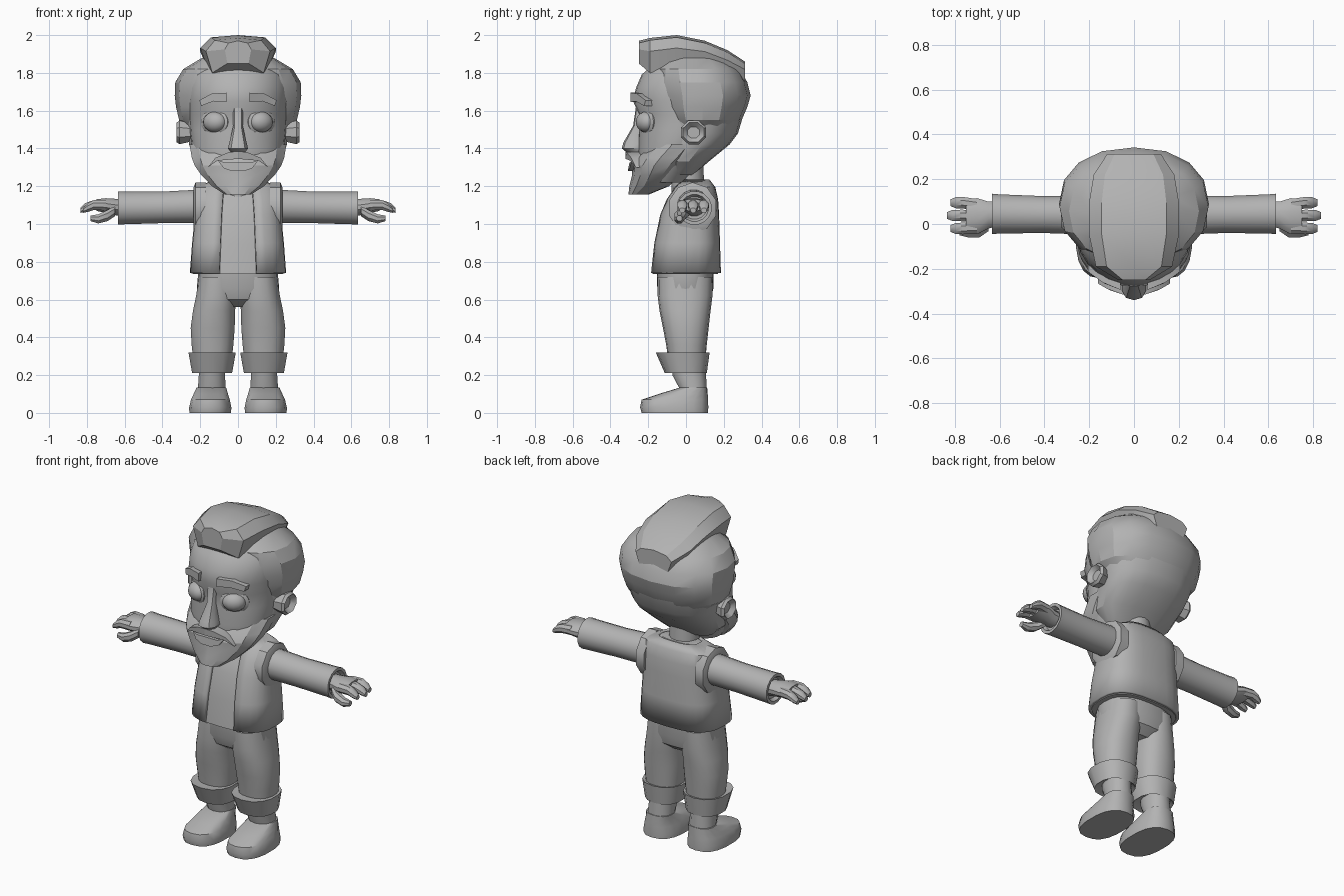
import bpy, bmesh, math

mat = bpy.data.materials.new("plain grey")
mat.diffuse_color = (0.45, 0.45, 0.45, 1)


def finish(name, bm, mirror=False, angle=35, thick=0):
    bmesh.ops.recalc_face_normals(bm, faces=bm.faces)
    me = bpy.data.meshes.new(name)
    bm.to_mesh(me)
    bm.free()
    me.materials.append(mat)
    ob = bpy.data.objects.new(name, me)
    bpy.context.collection.objects.link(ob)
    if thick:
        m = ob.modifiers.new("thickness", 'SOLIDIFY')
        m.thickness, m.offset = thick, -1
    if mirror:
        m = ob.modifiers.new("mirror", 'MIRROR')
        m.use_mirror_merge = False
    bpy.ops.object.select_all(action='DESELECT')
    ob.select_set(True)
    bpy.context.view_layer.objects.active = ob
    bpy.ops.object.shade_smooth_by_angle(angle=math.radians(angle))
    return ob


def skin(name, rings, closed=True, **kw):
    """Bridge a list of point rings; closed rings get end caps."""
    bm = bmesh.new()
    vs = [[bm.verts.new(p) for p in r] for r in rings]
    n = len(vs[0])
    for a, b in zip(vs, vs[1:]):
        for i in range(n if closed else n - 1):
            j = (i + 1) % n
            bm.faces.new((a[i], a[j], b[j], b[i]))
    if closed:
        bm.faces.new(vs[0])
        bm.faces.new(vs[-1])
    return finish(name, bm, **kw)


def power(v, e):
    return math.copysign(abs(v) ** e, v)


def section(z, cx, hw, yf, yb, n, p, start=0.0):
    """Horizontal superellipse, starting at the front."""
    cy, ry = (yf + yb) / 2, (yb - yf) / 2
    pts = []
    for i in range(n):
        t = start + (2 * math.pi - 2 * start) * (i / (n - 1) if start else i / n)
        pts.append((cx + hw * power(math.sin(t), 2 / p),
                    cy - ry * power(math.cos(t), 2 / p), z))
    return pts


def stack(name, rows, n=20, p=2.0, **kw):
    """Rows of z, centre x, half width, front y, back y."""
    return skin(name, [section(*r, n, p) for r in rows], **kw)


def limb(name, rows, n=12, **kw):
    """Rows of x, y, z, y radius, z radius; runs sideways and is mirrored."""
    rings = [[(x, y + ry * math.cos(2 * math.pi * (i + .5) / n),
               z + rz * math.sin(2 * math.pi * (i + .5) / n)) for i in range(n)]
             for x, y, z, ry, rz in rows]
    return skin(name, rings, mirror=True, **kw)


def plate(name, outline, front, depth, bend=2.1, **kw):
    """Outline in x, z bent around the face."""
    return skin(name, [[(x, front + bend * x * x + d, z) for x, z in outline]
                       for d in (0, depth)], **kw)


# Head and neck
stack("neck", [(1.14, 0, .09, -.075, .10), (1.34, 0, .085, -.08, .09)], 14)
stack("face", [(1.22, 0, .15, -.22, .0), (1.30, 0, .21, -.25, .06),
               (1.40, 0, .245, -.255, .16), (1.50, 0, .255, -.25, .22),
               (1.58, 0, .26, -.25, .25), (1.65, 0, .265, -.28, .26),
               (1.72, 0, .265, -.265, .26), (1.79, 0, .25, -.235, .25),
               (1.86, 0, .18, -.16, .18)], 28)

# Hair: lower back, stepped upper sides, swept top
stack("back_hair", [(1.26, 0, .16, -.12, .04), (1.33, 0, .235, -.15, .12),
                    (1.42, 0, .262, -.14, .23), (1.48, 0, .272, -.13, .275),
                    (1.58, 0, .295, -.14, .305), (1.67, 0, .31, -.15, .33),
                    (1.80, 0, .28, -.15, .285)], 18, 2.3, angle=28)
stack("upper_hair", [(1.51, 0, .27, -.11, .27), (1.55, 0, .312, -.12, .295),
                     (1.62, 0, .328, -.15, .325), (1.68, 0, .335, -.165, .342),
                     (1.75, 0, .332, -.175, .325), (1.82, 0, .29, -.17, .285),
                     (1.88, 0, .19, -.12, .22)], 16, 2.25, angle=25)
tuft = []
for y, w, zb, zt in ((-.25, .07, 1.85, 1.97), (-.19, .17, 1.80, 1.985), (-.05, .20, 1.82, 2.0),
                     (.10, .20, 1.82, 1.97), (.22, .18, 1.78, 1.92), (.312, .12, 1.75, 1.86)):
    zm = zb + .62 * (zt - zb)
    tuft.append([(-.8 * w, y, zb), (.8 * w, y, zb), (w, y, zm),
                 (.72 * w, y, zt - .012), (0, y, zt), (-.72 * w, y, zt - .012), (-w, y, zm)])
skin("swept_hair", tuft, angle=25)

# Beard with sideburns, moustache and mouth
stack("beard", [(1.155, 0, .07, -.305, -.20), (1.20, 0, .14, -.30, -.09),
                (1.26, 0, .20, -.285, -.03), (1.31, 0, .235, -.285, .03),
                (1.35, 0, .25, -.265, .08), (1.42, 0, .262, -.20, .14)], 14, 2.2, angle=25)
plate("moustache", [(0, 1.385), (.05, 1.38), (.12, 1.35), (.16, 1.30),
                    (.11, 1.335), (0, 1.345)], -.32, .08, mirror=True)
plate("lips", [(-.11, 1.34), (-.07, 1.325), (.07, 1.325), (.11, 1.34),
               (.075, 1.295), (.03, 1.28), (-.03, 1.28), (-.075, 1.295)], -.31, .06)

# Nose, brows, eyes
stack("nose", [(1.38, 0, .04, -.315, -.20), (1.40, 0, .055, -.34, -.20),
               (1.43, 0, .048, -.332, -.20), (1.52, 0, .026, -.28, -.20),
               (1.62, 0, .03, -.265, -.20)], 10, 2.6)
plate("eyebrow", [(.06, 1.645), (.06, 1.695), (.14, 1.69), (.205, 1.655),
                  (.195, 1.625), (.13, 1.65)], -.302, .06, mirror=True)
for name, rx, ry, dy in (("eyelid", .083, .022, .005), ("eye", .066, .05, 0)):
    bm = bmesh.new()
    bmesh.ops.create_uvsphere(bm, u_segments=14, v_segments=10, radius=1)
    c, s = math.cos(.5), math.sin(.5)
    for v in bm.verts:
        x, y, z = v.co.x * rx, v.co.y * ry, v.co.z * rx * .82
        v.co = (.123 + x * c - y * s, -.212 + dy + x * s + y * c, 1.54 + z)
    finish(name, bm, mirror=True)

# Ears with a sunken middle
limb("ear", [(.24, .03, 1.485, .055, .05), (.31, .04, 1.485, .072, .068),
             (.325, .04, 1.485, .06, .056), (.30, .04, 1.485, .035, .032)], 8)

# Shirt and open vest
body = [(.74, .255, -.19, .185), (.90, .243, -.172, .18), (1.05, .228, -.14, .175),
        (1.13, .228, -.105, .17), (1.195, .21, -.06, .155), (1.235, .13, -.02, .125)]
stack("shirt", [(z - .006, 0, w - .016, f + .016, b - .016) for z, w, f, b in body], 24, 2.8)
p, vest = 2.8, []
for i, (z, w, f, b) in enumerate(body):
    gap = .10 - .006 * i
    vest.append(section(z, 0, w, f, b, 27, p, math.asin((gap / w) ** (p / 2))))
skin("vest", vest, closed=False, thick=.02)
limb("armhole", [(.17, .035, 1.085, .13, .135), (.225, .035, 1.085, .13, .135),
                 (.235, .035, 1.085, .105, .11)], 10)

# Sleeves and hands
limb("sleeve", [(.18, .04, 1.095, .09, .09), (.40, .042, 1.088, .084, .085),
                (.60, .045, 1.085, .089, .088), (.635, .045, 1.085, .092, .09),
                (.635, .045, 1.085, .075, .072), (.615, .045, 1.085, .065, .06)], 16)
limb("palm", [(.60, .045, 1.085, .055, .045), (.65, .04, 1.09, .062, .045),
              (.70, .035, 1.098, .083, .04), (.75, .035, 1.10, .08, .032)], 12)
for k, (y, tip) in enumerate(((.095, .82), (.038, .835), (-.02, .82))):
    limb(f"finger_{k + 1}", [(.70, y * .9, 1.10, .028, .03), (.765, y, 1.10, .028, .028),
                             (tip - .025, y, 1.087, .027, .025), (tip, y, 1.072, .016, .014)], 8)
limb("thumb", [(.65, .0, 1.07, .035, .03), (.69, -.03, 1.045, .032, .032),
               (.74, -.035, 1.027, .027, .026), (.78, -.035, 1.03, .016, .016)], 8)

# Trousers with turned-up cuffs
stack("hips", [(.56, 0, .12, -.07, .08), (.60, 0, .19, -.13, .13),
               (.66, 0, .218, -.152, .145), (.78, 0, .207, -.155, .148)], 24, 2.5)
stack("trouser_leg", [(.25, .135, .10, -.09, .10), (.36, .135, .112, -.105, .11),
                      (.45, .134, .118, -.122, .12), (.54, .127, .113, -.14, .13),
                      (.62, .115, .108, -.15, .14), (.72, .108, .10, -.15, .142)],
      18, 2.3, mirror=True)
stack("trouser_cuff", [(.23, .137, .08, -.08, .09), (.21, .137, .108, -.112, .11),
                       (.32, .137, .128, -.16, .125), (.315, .137, .108, -.11, .11)],
      14, 2.3, mirror=True)

# Boots
stack("ankle", [(.05, .14, .075, -.03, .11), (.13, .139, .075, -.035, .11),
                (.20, .138, .071, -.072, .106), (.28, .137, .071, -.075, .105)],
      14, 2.2, mirror=True)
stack("shoe", [(0, .147, .112, -.235, .117), (.03, .147, .113, -.243, .118),
               (.07, .146, .104, -.235, .117), (.10, .144, .092, -.145, .115),
               (.135, .141, .079, -.03, .112)], 18, 2.5, mirror=True)
